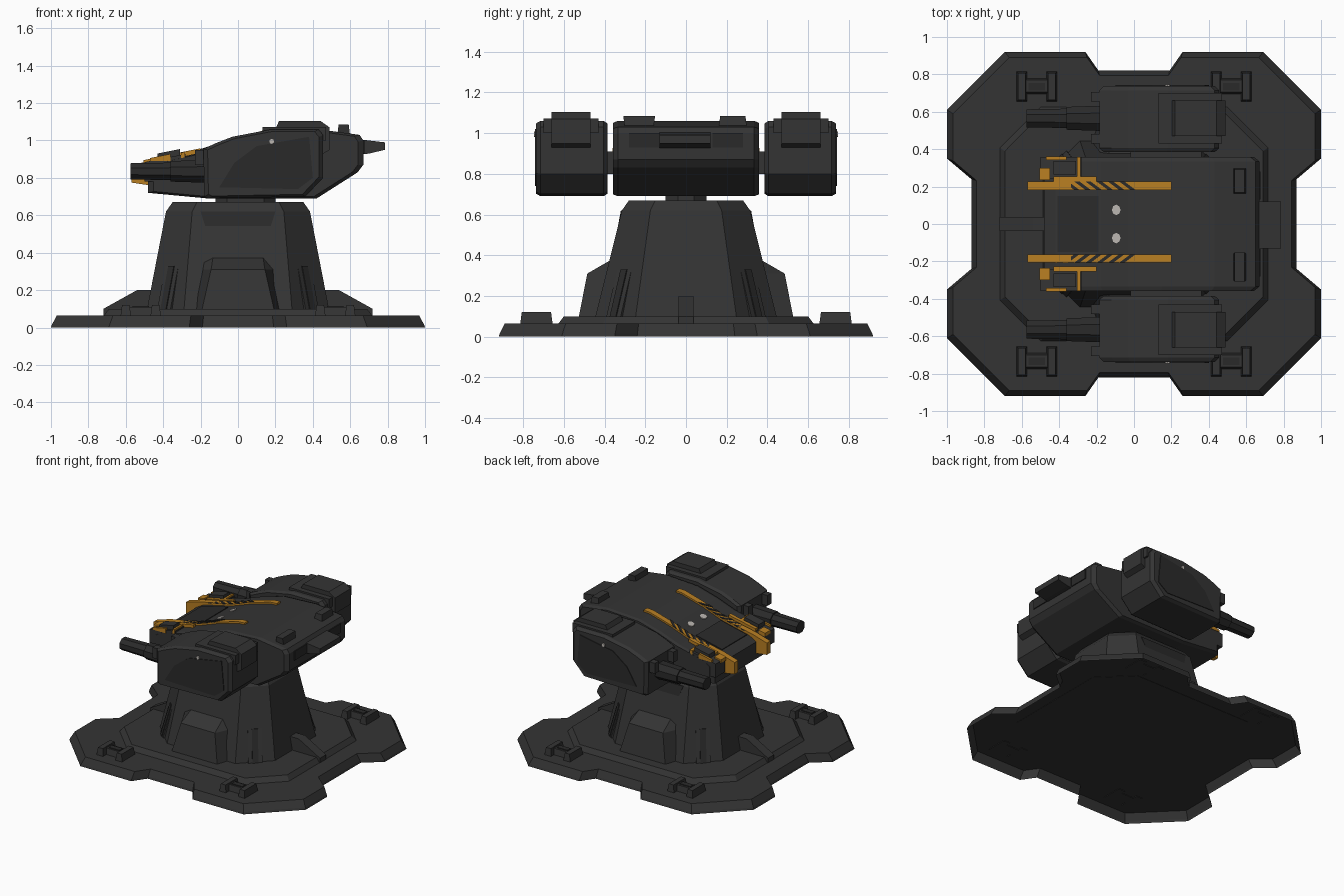
import bpy, bmesh, math

if "Cube" in bpy.data.objects:
    bpy.data.objects.remove(bpy.data.objects["Cube"])


def material(name, r, g, b):
    m = bpy.data.materials.new(name)
    m.diffuse_color = (r, g, b, 1)
    m.use_nodes = True
    m.node_tree.nodes["Principled BSDF"].inputs["Base Color"].default_value = m.diffuse_color
    return m


GREY = material("dark grey armour", 0.034, 0.034, 0.034)
DARK = material("charcoal", 0.023, 0.023, 0.023)
AMBER = material("amber", 0.48, 0.21, 0.016)
WHITE = material("pale lamp", 0.5, 0.47, 0.44)


def loft(name, sections, mat=GREY, first_cap=True):
    """Skin equal-sized rings of 3D points and cap the ends."""
    bm = bmesh.new()
    rings = [[bm.verts.new(p) for p in s] for s in sections]
    n = len(rings[0])
    for a, b in zip(rings, rings[1:]):
        for i in range(n):
            j = (i + 1) % n
            bm.faces.new((a[i], a[j], b[j], b[i]))
    if first_cap:
        bm.faces.new(rings[0])
    bm.faces.new(rings[-1])
    bmesh.ops.recalc_face_normals(bm, faces=bm.faces)
    me = bpy.data.meshes.new(name)
    bm.to_mesh(me)
    bm.free()
    me.materials.append(mat)
    ob = bpy.data.objects.new(name, me)
    bpy.context.collection.objects.link(ob)
    return ob


def side(profile, y, s=1.0):
    """Side profile (x, z) placed at y, scaled about its box centre."""
    xs, zs = [p[0] for p in profile], [p[1] for p in profile]
    cx, cz = (min(xs) + max(xs)) / 2, (min(zs) + max(zs)) / 2
    return [(cx + (x - cx) * s, y, cz + (z - cz) * s) for x, z in profile]


def prism(name, profile, y0, y1, mat=GREY):
    return loft(name, [side(profile, y0), side(profile, y1)], mat)


def rect(x0, x1, y0, y1, z):
    return [(x0, y0, z), (x1, y0, z), (x1, y1, z), (x0, y1, z)]


def box(name, x0, x1, y0, y1, z0, z1, mat=GREY, t=0.0):
    return loft(name, [rect(x0, x1, y0, y1, z0),
                       rect(x0 + t, x1 - t, y0 + t, y1 - t, z1)], mat)


def octagon(hx, hy, c, z, cx=0):
    q = [(hx, hy - c), (hx - c, hy)]
    q += [(-x, y) for x, y in reversed(q)]
    q += [(-x, -y) for x, y in q]
    return [(cx + x, y, z) for x, y in q]


# Base plate with four corner lobes: a shell, open underneath
q = [(0.87, 0.24), (1, 0.35), (1, 0.61), (0.69, 0.92), (0.26, 0.92), (0.19, 0.82)]
q += [(-x, y) for x, y in reversed(q)]
q += [(-x, -y) for x, y in q]
loft("base_plate", [[(x * s, y * s, z) for x, y in q]
                    for s, z in ((1, 0), (0.995, 0.015), (0.968, 0.065))], GREY, False)
loft("base_step", [octagon(0.72, 0.63, 0.22, 0.06), octagon(0.69, 0.60, 0.21, 0.10)])

# Pedestal tower
loft("pedestal", [octagon(0.49, 0.45, 0.2, 0.08), octagon(0.385, 0.315, 0.14, 0.62),
                  octagon(0.35, 0.28, 0.13, 0.67)])
loft("neck", [octagon(0.16, 0.10, 0.06, z, 0.04) for z in (0.66, 0.71)])

for s in (1, -1):
    # Sloped buttress on the front and back of the tower
    loft("buttress", [[(-w, s * 0.28, z), (w, s * 0.28, z), (w * k, s * y, z), (-w * k, s * y, z)]
                      for w, k, y, z in ((0.28, 0.7, 0.53, 0.08), (0.24, 0.6, 0.485, 0.31),
                                         (0.22, 0.6, 0.355, 0.385))])
    # Dark trapezoid panel above each buttress
    loft("tower_panel", [[(-w, s * y, z), (w, s * y, z), (w, s * (y - 0.02), z), (-w, s * (y - 0.02), z)]
                         for w, y, z in ((0.11, 0.372, 0.34), (0.2, 0.32, 0.62))], DARK)
    # Cable fin on the left and right of the tower
    prism("side_fin", [(s * x, z) for x, z in ((0.42, 0.06), (0.72, 0.06), (0.72, 0.10),
                                               (0.54, 0.20), (0.42, 0.20))], -0.037, 0.037)
    for t in (1, -1):
        # Slotted rail on each diagonal tower face
        def rail(w, d):
            out = []
            for cx, cy, z in ((0.386, 0.346, 0.10), (0.344, 0.293, 0.33)):
                out.append([(s * (cx + a * w + b), t * (cy - a * w + b), z)
                            for a, b in ((-1, -0.02), (1, -0.02), (1, d), (-1, d))])
            return out
        loft("tower_rail", rail(0.035, 0.010))
        loft("rail_slot", rail(0.015, 0.014), DARK)

        # Clamp on each lobe
        X, Y = s * 0.52, t * 0.735
        box("clamp_bar", X - 0.07, X + 0.07, Y - 0.04, Y + 0.045, 0.06, 0.11, GREY, 0.01)
        for e in (-1, 1):
            cx = X + e * 0.08
            box("clamp_jaw", cx - 0.028, cx + 0.028, Y - 0.08, Y + 0.08, 0.06, 0.12, GREY, 0.008)
        box("clamp_slot", X - 0.045, X + 0.045, Y - 0.02, Y + 0.02, 0.105, 0.116, DARK)

# Gun head hull
hull = [(-0.48, 0.72), (-0.48, 0.85), (-0.42, 0.885), (-0.18, 0.94), (-0.03, 0.995), (0.15, 1.045),
        (0.43, 1.06), (0.65, 1.03), (0.67, 1.0), (0.67, 0.87), (0.64, 0.83), (0.42, 0.69), (-0.16, 0.69)]
loft("head_hull", [side(hull, y, s) for y, s in ((-0.358, 0.95), (-0.335, 1), (0.335, 1), (0.358, 0.95))])
prism("tail_wedge", [(0.62, 0.92), (0.62, 1.01), (0.70, 1.0), (0.785, 0.99), (0.785, 0.95), (0.70, 0.93)],
      -0.13, 0.12)


def deck(x):
    """Height of the hull top at x."""
    for (a, za), (b, zb) in zip(hull[2:6], hull[3:7]):
        if a <= x <= b:
            return za + (zb - za) * (x - a) / (b - a)
    return 1.06


# Recessed-looking deck panels on the nose
loft("nose_panel", [[(x, y, deck(x) + h) for x, y in ((-0.41, -0.15), (-0.19, -0.15), (-0.19, 0.15), (-0.41, 0.15))]
                    for h in (0.0, 0.006)], DARK)

pod = [(-0.18, 0.70), (-0.185, 0.955), (-0.12, 0.985), (-0.03, 1.02), (0.18, 1.06), (0.43, 1.06),
       (0.455, 1.03), (0.455, 0.80), (0.36, 0.70), (-0.16, 0.69)]
for s in (1, -1):
    # Side pod with chamfered edges, bulged outer face and roof block
    loft("side_pod", [side(pod, s * y, k) for y, k in ((0.385, 0.93), (0.405, 1), (0.715, 1), (0.738, 0.93))])
    prism("pod_face", [(-0.1, 0.75), (-0.02, 0.88), (0.1, 0.97), (0.38, 1.02), (0.40, 0.80), (0.32, 0.74)],
          s * 0.73, s * 0.743, DARK)
    roof = [(0.17, 1.0), (0.22, 1.105), (0.44, 1.105), (0.49, 1.07), (0.49, 0.95), (0.44, 0.92)]
    prism("pod_roof", roof, s * 0.47, s * 0.66)
    box("roof_skirt", 0.13, 0.47, s * 0.43, s * 0.70, 1.0, 1.072)
    box("pod_link", -0.02, 0.36, s * 0.33, s * 0.41, 0.80, 0.91)
    # Pod lamp
    loft("pod_lamp", [[(0.18 + 0.013 * math.cos(a * math.pi / 4), s * y, 0.995 + 0.013 * math.sin(a * math.pi / 4))
                       for a in range(8)] for y in (0.738, 0.746)], WHITE)
    # Gun barrel: eight-sided, stepped
    loft("gun_barrel", [[(x, s * 0.565 + r * math.cos((a + 0.5) * math.pi / 4),
                          0.835 + r * 0.9 * math.sin((a + 0.5) * math.pi / 4)) for a in range(8)]
                        for x, r in ((-0.575, 0.052), (-0.36, 0.056), (-0.36, 0.066), (-0.15, 0.074))], DARK)
    # Small brackets at the pod mouth
    for y in (0.455, 0.68):
        box("pod_bracket", -0.23, -0.02, s * (y - 0.025), s * (y + 0.025), 0.87, 0.95)

    # Amber hazard strip following the hull top and nose
    Y = 0.205 if s > 0 else -0.185
    prism("hazard_strip", [(0.2, 1.061), (0.15, 1.058), (-0.03, 1.008), (-0.18, 0.955), (-0.45, 0.90),
                           (-0.57, 0.865), (-0.57, 0.775), (-0.47, 0.76), (-0.47, 0.82), (-0.18, 0.91),
                           (0.15, 1.03), (0.2, 1.03)], Y - 0.022, Y + 0.022, AMBER)
    for i in range(7):
        x = -0.41 + i * 0.06
        lean = 0.03 * s
        ring = [(x + lean, -1), (x + lean + 0.028, -1), (x - lean + 0.028, 1), (x - lean, 1)]
        loft("hazard_stripe", [[(max(a, -0.42), Y + b * 0.0225, deck(max(a, -0.42)) + h) for a, b in ring]
                               for h in (0.011, 0.019)], DARK)

    # Nose clamp: grey jaw with amber trim round a grey block
    def slab(x0, x1, up, low=0.78):
        f = lambda x: 0.90 + (x + 0.48) * 0.2 + up
        return [(x0, low), (x0, f(x0)), (x1, f(x1)), (x1, low)]
    prism("nose_clamp", slab(-0.50, -0.28, -0.012), s * 0.24, s * 0.357)
    prism("nose_block", slab(-0.43, -0.31, 0.02), s * 0.265, s * 0.338)
    prism("clamp_trim_front", slab(-0.505, -0.45, 0.0, 0.87), s * 0.235, s * 0.30, AMBER)
    prism("clamp_trim_back", slab(-0.305, -0.285, 0.0, 0.90), s * 0.25, s * 0.358, AMBER)
    prism("clamp_trim_edge", slab(-0.47, -0.36, 0.004, 0.89), s * 0.343, s * 0.36, AMBER)
    prism("clamp_tab", slab(-0.43, -0.2, 0.002, 0.88), s * 0.227, s * 0.255, AMBER)

    # Rear hatch on the hull roof
    box("roof_hatch", 0.53, 0.60, s * 0.16, s * 0.30, 1.02, 1.085, GREY, 0.008)
    prism("rear_vent", [(0.655, 0.93), (0.655, 1.0), (0.677, 1.0), (0.677, 0.93)], s * 0.13, s * 0.28, DARK)
    # Pale deck lamp
    pts = [(-0.095 + 0.023 * math.cos(a * math.pi / 4), s * 0.075 + 0.028 * math.sin(a * math.pi / 4))
           for a in range(8)]
    loft("deck_lamp", [[(x, y, deck(x) + h) for x, y in pts] for h in (-0.002, 0.006)], WHITE)
